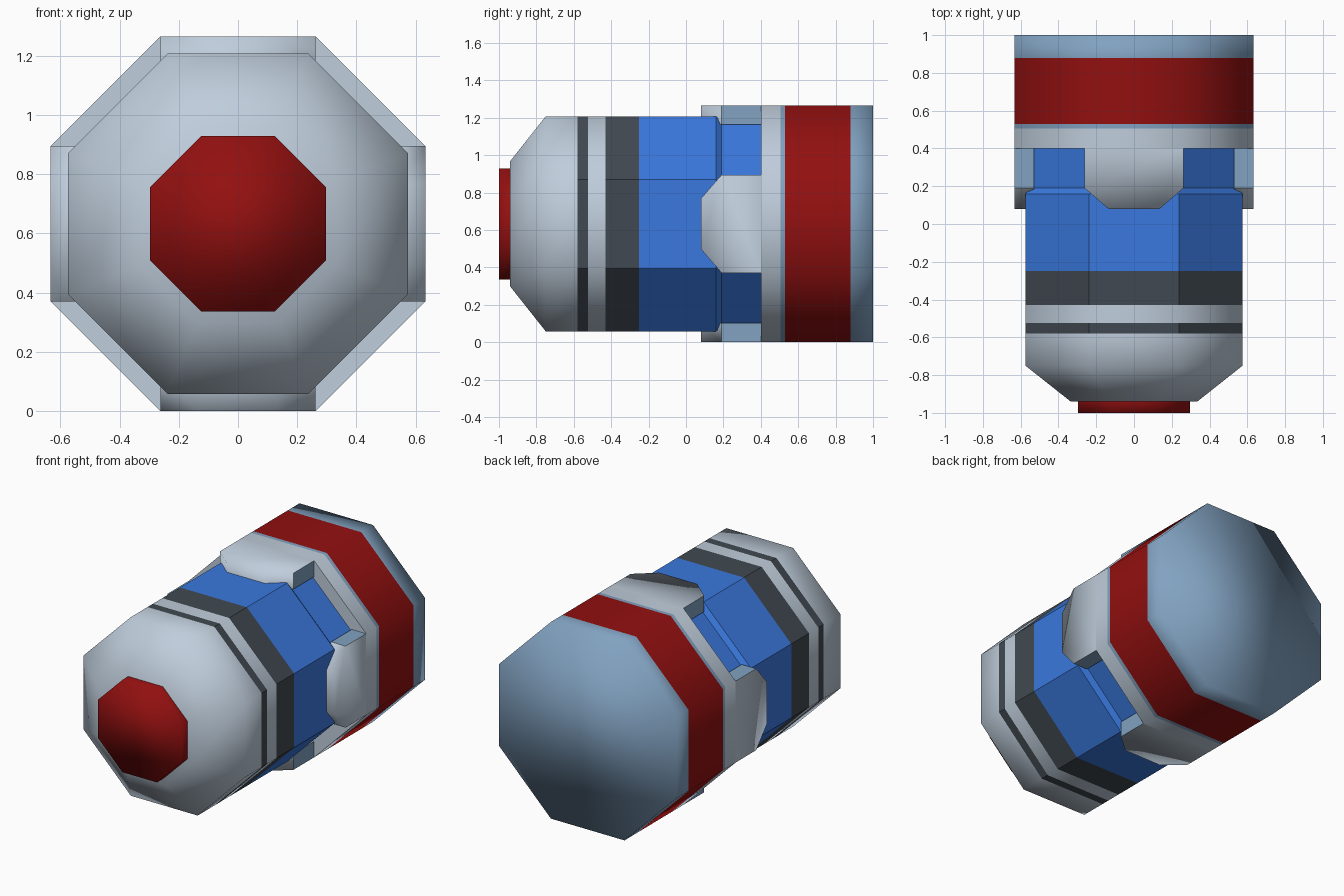
import bpy, bmesh, math
from mathutils import Vector, Matrix

cube = bpy.data.objects.get("Cube")
if cube:
    bpy.data.objects.remove(cube, do_unlink=True)

R = 0.633                          # outer apothem, also the axis height
T = math.tan(math.pi / 8)          # half side of an octagon per apothem


def material(name, rgb):
    m = bpy.data.materials.new(name)
    m.use_nodes = True
    m.diffuse_color = (*rgb, 1)
    m.node_tree.nodes["Principled BSDF"].inputs["Base Color"].default_value = (*rgb, 1)
    return m


LIGHT = material("light grey", (0.52, 0.61, 0.71))
DARK = material("dark grey", (0.052, 0.066, 0.082))
BLUE = material("blue", (0.042, 0.19, 0.73))
RED = material("red", (0.29, 0.005, 0.005))
STEEL = material("steel blue", (0.22, 0.36, 0.53))


def add_face(bm, verts, ref, smooth, slot=0):
    """Add a face that points away from ref."""
    f = bm.faces.new(verts)
    f.normal_update()
    if f.normal.dot(f.calc_center_median() - ref) < 0:
        f.normal_flip()
    f.smooth = smooth
    f.material_index = slot
    return f


def octagon(bm, y, r):
    ring = []
    for i in range(8):
        a = math.radians(22.5 + 45 * i)
        d = r / math.cos(math.pi / 8)
        ring.append(bm.verts.new((d * math.cos(a), y, d * math.sin(a))))
    return ring


def loft(bm, sections, smooth, front=False, back=False):
    """Octagonal tube through (y, apothem) sections, with optional end caps."""
    ref = Vector((0, (sections[0][0] + sections[-1][0]) / 2, 0))
    rings = [octagon(bm, y, r) for y, r in sections]
    for a, b in zip(rings, rings[1:]):
        for i in range(8):
            j = (i + 1) % 8
            add_face(bm, (a[i], a[j], b[j], b[i]), ref, smooth)
    if front:
        add_face(bm, rings[0], ref, smooth)
    if back:
        add_face(bm, rings[-1], ref, smooth)


def finish(bm, name, *mats):
    bmesh.ops.translate(bm, verts=bm.verts, vec=(0, 0, R))
    mesh = bpy.data.meshes.new(name)
    bm.to_mesh(mesh)
    bm.free()
    for m in mats:
        mesh.materials.append(m)
    ob = bpy.data.objects.new(name, mesh)
    bpy.context.collection.objects.link(ob)


def part(name, mat, sections, smooth=True, front=False, back=False):
    bm = bmesh.new()
    loft(bm, sections, smooth, front, back)
    finish(bm, name, mat)


# Front body, from the button back to the blue sleeve
B = 0.575
part("front_button", RED, [(-1, 0.297), (-0.93, 0.297)], front=True)
part("nose", LIGHT, [(-0.94, 0.335), (-0.75, B), (-0.58, B)], front=True)
part("thin_dark_band", DARK, [(-0.58, B), (-0.525, B)], smooth=False)
part("light_band", LIGHT, [(-0.525, B), (-0.43, B)])
part("wide_dark_band", DARK, [(-0.43, B), (-0.25, B)], smooth=False)
part("blue_sleeve", BLUE, [(-0.25, B), (0.16, B), (0.19, 0.55), (0.41, 0.55)], smooth=False)

# Rear cap
part("steel_strip", STEEL, [(0.505, R), (0.53, R)])
part("red_band", RED, [(0.53, R), (0.88, R)])
part("rear_cap", STEEL, [(0.88, R), (1, R)], back=True)

# Collar with four chamfered tabs gripping the sleeve
bm = bmesh.new()
loft(bm, [(0.4, R), (0.505, R)], True)
loft(bm, [(0.4, R), (0.4001, 0.5)], False)
for f in bm.faces:                 # front rim of the collar faces forward
    if abs(f.normal.y) > 0.9 and f.normal.y > 0:
        f.normal_flip()
h = R * T
outline = [(-h, 0.4), (-h, 0.19), (-0.135, 0.08), (0.135, 0.08), (h, 0.19), (h, 0.4)]
for k in range(4):
    turn = Matrix.Rotation(k * math.pi / 2, 3, 'Y')
    ref = turn @ Vector((0, 0.28, 0.58))
    top = [bm.verts.new(turn @ Vector((x, y, R))) for x, y in outline]
    low = [bm.verts.new(turn @ Vector((x, y, 0.53))) for x, y in outline]
    add_face(bm, top, ref, True)
    for i in range(5):
        straight = i in (0, 4)
        add_face(bm, (top[i], top[i + 1], low[i + 1], low[i]), ref,
                 not straight, int(straight))
bmesh.ops.remove_doubles(bm, verts=bm.verts, dist=0.00005)
finish(bm, "collar_with_tabs", LIGHT, STEEL)
